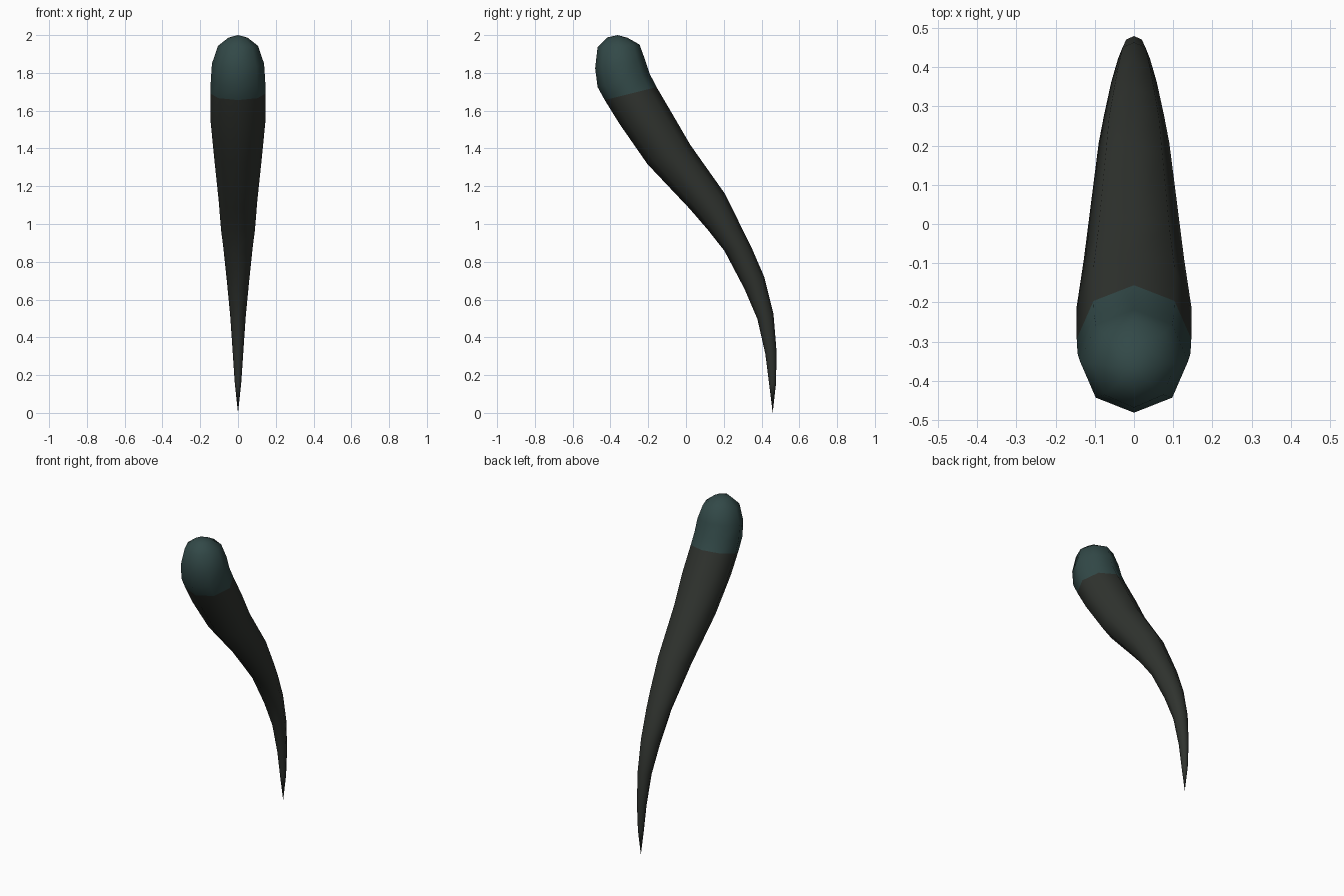
import bpy, bmesh, math
from mathutils import Vector

if "Cube" in bpy.data.objects:
    bpy.data.objects.remove(bpy.data.objects["Cube"])

SIDES = 8

# Cross-sections from the butt end to the tip:
# (front y, front z, back y, back z, half width in x)
RINGS = [
    (-0.415, 1.988, -0.310, 1.986, 0.050),
    (-0.468, 1.936, -0.246, 1.950, 0.106),
    (-0.481, 1.825, -0.218, 1.873, 0.138),
    (-0.468, 1.725, -0.192, 1.795, 0.144),
    (-0.430, 1.656, -0.156, 1.725, 0.146),
    (-0.352, 1.530, -0.068, 1.575, 0.146),
    (-0.204, 1.317, 0.022, 1.420, 0.128),
    (0.020, 1.080, 0.206, 1.160, 0.102),
    (0.115, 0.970, 0.298, 0.974, 0.090),
    (0.204, 0.857, 0.345, 0.880, 0.077),
    (0.310, 0.656, 0.414, 0.720, 0.058),
    (0.378, 0.497, 0.463, 0.524, 0.041),
    (0.420, 0.312, 0.479, 0.330, 0.028),
    (0.440, 0.153, 0.477, 0.160, 0.017),
]
BUTT, TIP = (0, -0.362, 2.0), (0, 0.459, 0.0)
CAP_BANDS = 4


def material(name, color):
    m = bpy.data.materials.new(name)
    m.diffuse_color = color
    m.use_nodes = True
    m.node_tree.nodes["Principled BSDF"].inputs["Base Color"].default_value = m.diffuse_color
    return m


bm = bmesh.new()

# Octagonal rings, tilted to follow the bend
loops = []
for fy, fz, by, bz, w in RINGS:
    mid = Vector((0, (fy + by) / 2, (fz + bz) / 2))
    arm = Vector((0, (by - fy) / 2, (bz - fz) / 2))
    loop = []
    for i in range(SIDES):
        a = math.tau * i / SIDES
        loop.append(bm.verts.new(mid + arm * math.cos(a) + Vector((w * math.sin(a), 0, 0))))
    loops.append(loop)

# Skin between rings; the first bands form the coloured cap
for band in range(len(loops) - 1):
    a, b = loops[band], loops[band + 1]
    for i in range(SIDES):
        j = (i + 1) % SIDES
        f = bm.faces.new((a[i], a[j], b[j], b[i]))
        f.material_index = 0 if band < CAP_BANDS else 1

# Rounded butt and pointed tip
for point, loop, slot in ((BUTT, loops[0], 0), (TIP, loops[-1], 1)):
    apex = bm.verts.new(point)
    for i in range(SIDES):
        f = bm.faces.new((apex, loop[i], loop[(i + 1) % SIDES]))
        f.material_index = slot

bmesh.ops.recalc_face_normals(bm, faces=bm.faces)
for f in bm.faces:
    f.smooth = True

mesh = bpy.data.meshes.new("curved_spike")
bm.to_mesh(mesh)
bm.free()
mesh.materials.append(material("cap_teal", (0.032, 0.066, 0.064, 1)))
mesh.materials.append(material("body_dark", (0.029, 0.033, 0.028, 1)))
bpy.context.collection.objects.link(bpy.data.objects.new("curved_spike", mesh))
